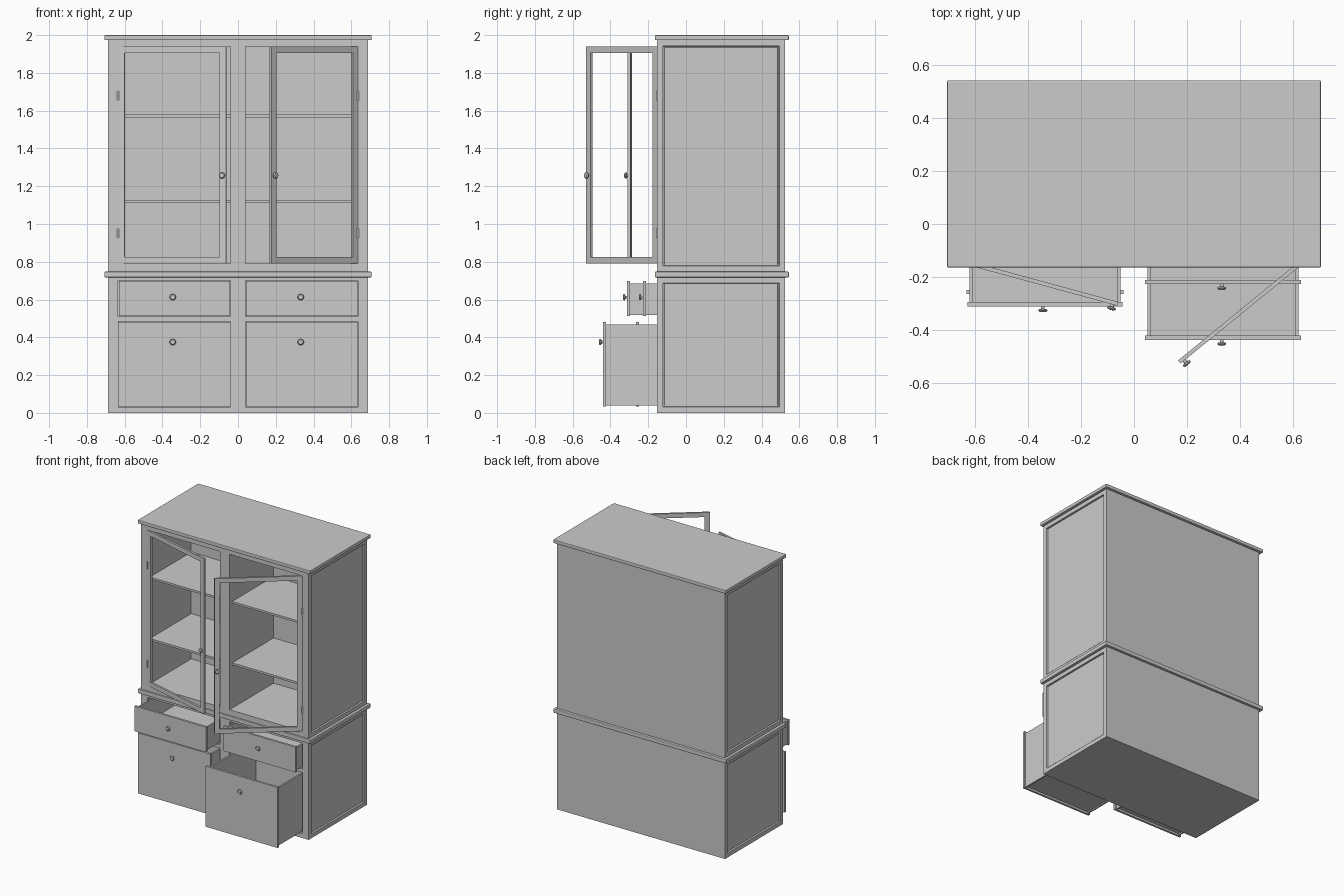
import bpy, bmesh, math
from mathutils import Matrix, Vector

old = bpy.data.objects.get("Cube")
if old:
    bpy.data.objects.remove(old)

grey = bpy.data.materials.new("painted grey wood")
grey.use_nodes = True
colour = (0.6, 0.6, 0.6, 1)
grey.diffuse_color = colour
grey.node_tree.nodes["Principled BSDF"].inputs["Base Color"].default_value = colour


def add_box(bm, x, y, z):
    """Add a box spanning the given (low, high) pairs."""
    size = Matrix.Diagonal((x[1] - x[0], y[1] - y[0], z[1] - z[0], 1))
    mid = Vector((sum(x) / 2, sum(y) / 2, sum(z) / 2))
    bmesh.ops.create_cube(bm, size=1, matrix=Matrix.Translation(mid) @ size)


def finish(bm, name, matrix=Matrix()):
    bmesh.ops.recalc_face_normals(bm, faces=bm.faces)
    mesh = bpy.data.meshes.new(name)
    bm.to_mesh(mesh)
    bm.free()
    mesh.materials.append(grey)
    obj = bpy.data.objects.new(name, mesh)
    bpy.context.collection.objects.link(obj)
    obj.matrix_world = matrix
    return obj


def boxes(name, *spans, matrix=Matrix()):
    bm = bmesh.new()
    for x, y, z in spans:
        add_box(bm, x, y, z)
    return finish(bm, name, matrix)


def span(side, a, b):
    """Mirror an x range onto the chosen side."""
    return tuple(sorted((side * a, side * b)))


def knob(name, matrix):
    """Lathe a round pull that points along local -y."""
    profile = [(0.007, 0), (0.007, 0.009), (0.016, 0.011), (0.017, 0.016), (0.012, 0.021), (0, 0.022)]
    bm = bmesh.new()
    verts = [bm.verts.new((r, -d, 0)) for r, d in profile]
    edges = [bm.edges.new(pair) for pair in zip(verts, verts[1:])]
    bmesh.ops.spin(bm, geom=verts + edges, axis=(0, 1, 0), cent=(0, 0, 0), angle=math.tau, steps=20)
    bmesh.ops.remove_doubles(bm, verts=bm.verts, dist=0.0001)
    obj = finish(bm, name, matrix)
    bpy.ops.object.select_all(action='DESELECT')
    obj.select_set(True)
    bpy.context.view_layer.objects.active = obj
    bpy.ops.object.shade_smooth_by_angle(angle=math.radians(40))


def side_wall(name, side, z):
    """Outer wall with a recessed, moulded panel."""
    bm = bmesh.new()
    add_box(bm, span(side, INNER, OUTER), (FRONT, BACK), z)
    bm.normal_update()
    face = [f for f in bm.faces if f.normal.x * side > 0.9]
    for thickness, depth in ((0.044, 0), (0.003, -0.012), (0.007, 0), (0.002, 0.003)):
        bmesh.ops.inset_region(bm, faces=face, thickness=thickness, depth=depth)
    finish(bm, name)


OUTER, INNER, MID = 0.687, 0.635, 0.039
FRONT, BACK = -0.154, 0.525
WIDE = (-INNER, INNER)
DEEP = (FRONT, BACK)
LOW, HIGH = (0, 0.718), (0.747, 1.974)

# Lower carcass
boxes("lower_back", (WIDE, (0.5, BACK), LOW))
boxes("lower_frame", (WIDE, DEEP, (0, 0.032)), (WIDE, DEEP, (0.701, 0.718)),
      (WIDE, DEEP, (0.484, 0.511)), ((-MID, MID), DEEP, LOW))

# Upper carcass
boxes("upper_back", (WIDE, (0.36, BACK), HIGH))
boxes("upper_frame", (WIDE, DEEP, (0.747, 0.79)), (WIDE, DEEP, (1.94, 1.974)),
      ((-MID, MID), DEEP, HIGH))

# Overhanging boards
for name, z in (("middle_moulding", (0.717, 0.748)), ("top_board", (1.973, 2.0))):
    board = boxes(name, ((-0.707, 0.707), (-0.165, 0.544), z))
    bevel = board.modifiers.new("rounded edge", 'BEVEL')
    bevel.width, bevel.segments = 0.005, 2

for side, label in ((-1, "right"), (1, "left")):
    side_wall(f"{label}_lower_wall", side, LOW)
    side_wall(f"{label}_upper_wall", side, HIGH)
    # Shelves
    for i, z in enumerate((1.11, 1.565)):
        boxes(f"{label}_shelf_{i + 1}", (span(side, MID, INNER), (-0.123, 0.36), (z, z + 0.015)))


def drawer(name, side, y, z, knob_x, knob_z, gap):
    """Open-topped box with a front panel and a knob."""
    front = span(side, MID + gap, INNER - gap)
    x0, x1 = span(side, 0.052, 0.622)
    y0, y1, wall = y + 0.016, y + 0.57, 0.012
    sides = (z[0] + 0.006, z[1] - 0.013)
    boxes(name, (front, (y, y0), z),
          ((x0, x0 + wall), (y0, y1), sides), ((x1 - wall, x1), (y0, y1), sides),
          ((x0, x1), (y1 - wall, y1), sides),
          ((x0, x1), (y0, y1), (z[0] + 0.015, z[0] + 0.027)))
    knob(name + "_knob", Matrix.Translation((knob_x, y, knob_z)))


# Drawers, each pulled out by its own amount
SMALL, LARGE = (0.513, 0.699), (0.034, 0.482)
drawer("right_small_drawer", -1, -0.312, SMALL, -0.345, 0.613, 0.005)
drawer("right_large_drawer", -1, -0.265, LARGE, -0.345, 0.375, 0.001)
drawer("left_small_drawer", 1, -0.228, SMALL, 0.332, 0.613, 0.003)
drawer("left_large_drawer", 1, -0.439, LARGE, 0.332, 0.375, 0.003)

# Open-frame doors, swung on their outer hinges
LENGTH, STILE, BOTTOM, TOP = 0.592, 0.035, 0.791, 1.939
for side, label, angle in ((-1, "right", -15.2), (1, "left", 39.2)):
    place = Matrix.Translation((side * INNER, FRONT, 0)) @ Matrix.Rotation(math.radians(angle), 4, 'Z')
    thick = (0, 0.015)
    across = span(-side, STILE, LENGTH - STILE)
    boxes(f"{label}_door",
          (span(-side, 0, STILE), thick, (BOTTOM, TOP)),
          (span(-side, LENGTH - STILE, LENGTH), thick, (BOTTOM, TOP)),
          (across, thick, (BOTTOM, BOTTOM + 0.033)),
          (across, thick, (TOP - 0.033, TOP)), matrix=place)
    knob(f"{label}_door_knob", place @ Matrix.Translation((-side * (LENGTH - 0.018), 0, 1.257)))
    # Hinge barrels
    for i, z in enumerate((0.95, 1.68)):
        bm = bmesh.new()
        bmesh.ops.create_cone(bm, cap_ends=True, segments=12, radius1=0.006, radius2=0.006, depth=0.05,
                              matrix=Matrix.Translation((side * INNER, FRONT, z)))
        finish(bm, f"{label}_hinge_{i + 1}")
